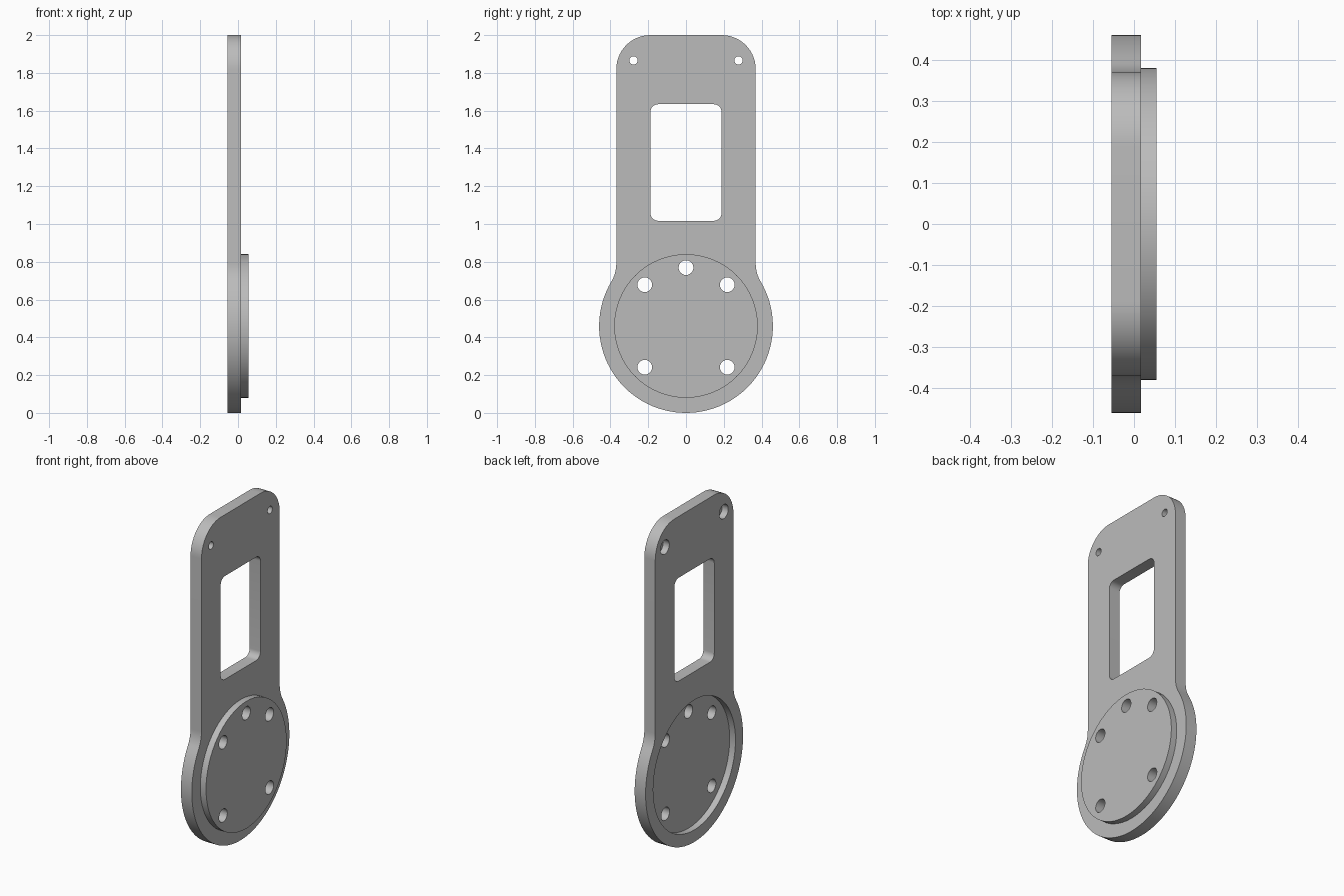
import bpy
import bmesh
from math import sin, cos, atan2, radians, degrees, hypot

if "Cube" in bpy.data.objects:
    bpy.data.objects.remove(bpy.data.objects["Cube"], do_unlink=True)

# Main dimensions
BACK, FACE, BOSS = -0.055, 0.017, 0.055
DEPTH = BOSS - FACE
HALF_W, HUB_R, HUB_Z = 0.369, 0.46, 0.46
CORNER_R, TOP = 0.18, 2.0

grey = bpy.data.materials.new("plain grey")
grey.use_nodes = True
colour = (0.5, 0.5, 0.5, 1)
grey.diffuse_color = colour
grey.node_tree.nodes["Principled BSDF"].inputs["Base Color"].default_value = colour


def arc(y, z, r, start, end, steps):
    angles = [radians(start + (end - start) * i / steps) for i in range(steps + 1)]
    return [(y + r * cos(a), z + r * sin(a)) for a in angles]


def circle(y, z, r, steps=32):
    return arc(y, z, r, 0, 360, steps)[:-1]


def prism(name, profiles, x0, x1):
    """Extrude closed (y, z) outlines from x0 to x1."""
    bm = bmesh.new()
    for outline in profiles:
        face = bm.faces.new([bm.verts.new((x0, y, z)) for y, z in outline])
        ext = bmesh.ops.extrude_face_region(bm, geom=[face])
        moved = [v for v in ext["geom"] if isinstance(v, bmesh.types.BMVert)]
        bmesh.ops.translate(bm, verts=moved, vec=(x1 - x0, 0, 0))
    bmesh.ops.recalc_face_normals(bm, faces=bm.faces)
    mesh = bpy.data.meshes.new(name)
    bm.to_mesh(mesh)
    bm.free()
    mesh.materials.append(grey)
    obj = bpy.data.objects.new(name, mesh)
    bpy.context.collection.objects.link(obj)
    return obj


def combine(target, tool, operation):
    """Apply a boolean and discard the tool."""
    tool.hide_render = True
    mod = target.modifiers.new(operation, 'BOOLEAN')
    mod.operation, mod.object, mod.solver = operation, tool, 'EXACT'
    graph = bpy.context.evaluated_depsgraph_get()
    result = bpy.data.meshes.new_from_object(target.evaluated_get(graph))
    target.modifiers.clear()
    target.data = result
    bpy.data.objects.remove(tool, do_unlink=True)


# Plate outline: round hub, concave neck fillets, rounded top corners
neck_z = 0.79
rise = neck_z - HUB_Z
fillet = (HALF_W**2 + rise**2 - HUB_R**2) / (2 * (HUB_R - HALF_W))
neck_y = HALF_W + fillet
tangent = degrees(atan2(rise, neck_y))
half = arc(0, HUB_Z, HUB_R, -90, tangent, 32)
half += arc(neck_y, neck_z, fillet, 180 + tangent, 180, 8)[1:]
half += arc(HALF_W - CORNER_R, TOP - CORNER_R, CORNER_R, 0, 90, 14)
outline = half + [(-y, z) for y, z in reversed(half[1:])]
plate = prism("mounting_plate", [outline], BACK, FACE)

# Raised round boss on one side, matching recess on the other
combine(plate, prism("boss", [circle(0, HUB_Z, 0.38, 64)], 0, BOSS), 'UNION')
combine(plate, prism("recess", [circle(0, HUB_Z, 0.388, 64)],
                     BACK - 0.1, BACK + DEPTH), 'DIFFERENCE')

# Window with rounded corners
w, low, high, r = 0.188, 1.017, 1.634, 0.04
window = []
for i, (y, z) in enumerate([(w - r, high - r), (r - w, high - r),
                            (r - w, low + r), (w - r, low + r)]):
    window += arc(y, z, r, 90 * i, 90 * i + 90, 8)
combine(plate, prism("window", [window], -0.2, 0.2), 'DIFFERENCE')

# Five bolt holes through the hub, two screw holes near the top
ring = 0.309
holes = [circle(ring * cos(radians(a)), HUB_Z + ring * sin(radians(a)), 0.039)
         for a in (45, 90, 135, 225, 315)]
holes += [circle(s * 0.278, 1.866, 0.022) for s in (-1, 1)]
combine(plate, prism("holes", holes, -0.2, 0.2), 'DIFFERENCE')

# Counterbores behind the screw holes
bores = [circle(s * 0.278, 1.866, 0.042) for s in (-1, 1)]
combine(plate, prism("counterbores", bores, BACK - 0.1, BACK + 0.04), 'DIFFERENCE')

# Smooth curved walls, keep crisp rims
bpy.ops.object.select_all(action='DESELECT')
plate.select_set(True)
bpy.context.view_layer.objects.active = plate
bpy.ops.object.shade_smooth_by_angle(angle=radians(30))
